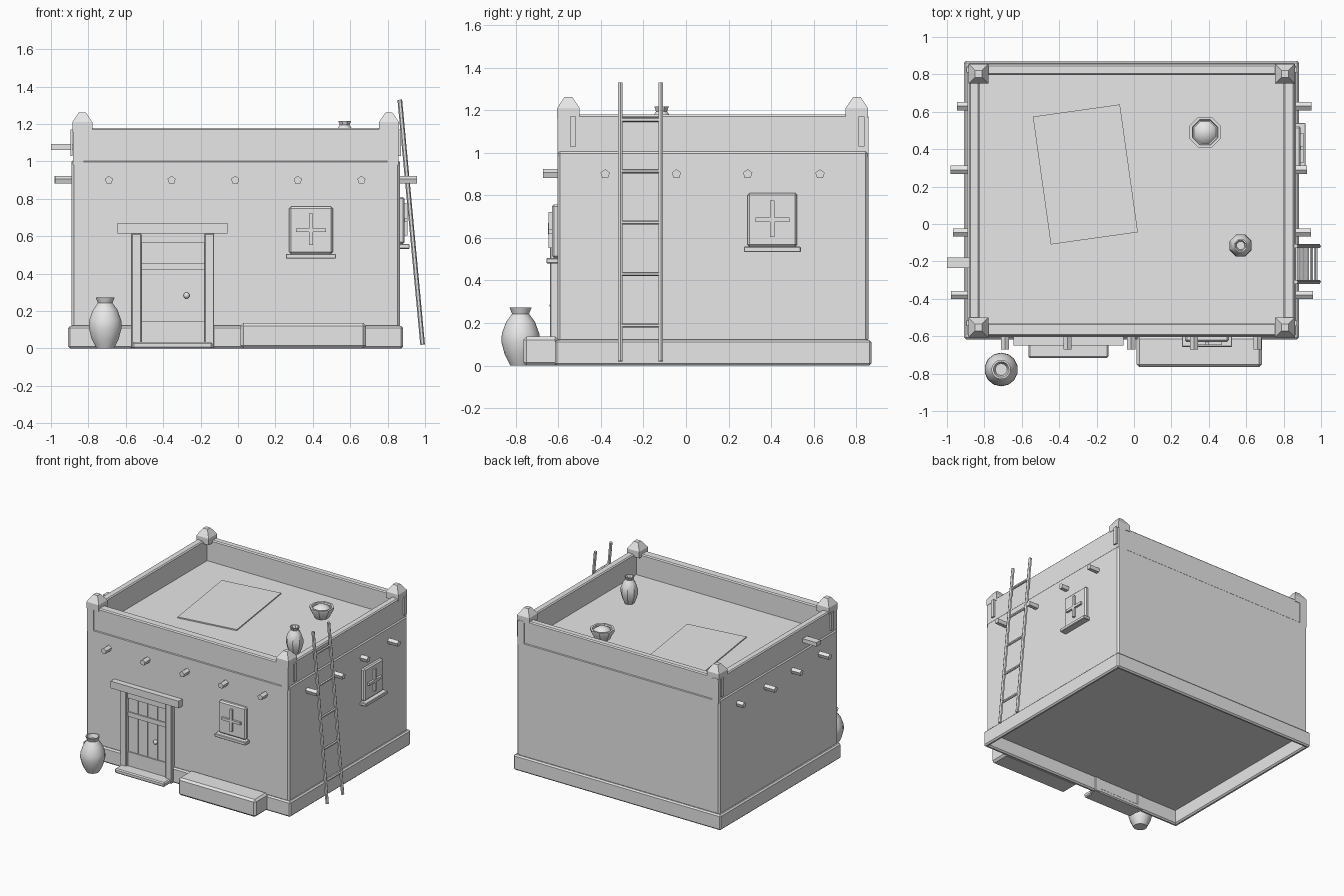
import bpy, bmesh, math
from mathutils import Vector

cube = bpy.data.objects.get("Cube")
if cube:
    bpy.data.objects.remove(cube, do_unlink=True)

clay = bpy.data.materials.new("plain_grey")
clay.use_nodes = True
clay.diffuse_color = (0.8, 0.8, 0.8, 1)
clay.node_tree.nodes["Principled BSDF"].inputs["Base Color"].default_value = (0.8, 0.8, 0.8, 1)


def finish(name, bm, smooth=False):
    bmesh.ops.recalc_face_normals(bm, faces=bm.faces)
    mesh = bpy.data.meshes.new(name)
    bm.to_mesh(mesh)
    bm.free()
    mesh.materials.append(clay)
    ob = bpy.data.objects.new(name, mesh)
    bpy.context.collection.objects.link(ob)
    if smooth:
        bpy.ops.object.select_all(action="DESELECT")
        ob.select_set(True)
        bpy.context.view_layer.objects.active = ob
        bpy.ops.object.shade_smooth_by_angle(angle=math.radians(40))
    return ob


def box(name, x, y, z, bevel=0):
    """Box from (min, max) ranges, with optional chamfer."""
    bm = bmesh.new()
    bmesh.ops.create_cube(bm, size=1)
    for v in bm.verts:
        v.co = [r[0] if c < 0 else r[1] for c, r in zip(v.co, (x, y, z))]
    if bevel:
        bmesh.ops.bevel(bm, geom=bm.edges[:], offset=bevel, segments=1, affect="EDGES")
    return finish(name, bm)


def rod(name, a, b, radius, sides):
    """Straight bar between two points."""
    a, b = Vector(a), Vector(b)
    bm = bmesh.new()
    bmesh.ops.create_cone(bm, cap_ends=True, segments=sides, radius1=radius,
                          radius2=radius, depth=(b - a).length)
    ob = finish(name, bm)
    ob.location = (a + b) / 2
    ob.rotation_mode = "QUATERNION"
    ob.rotation_quaternion = (b - a).to_track_quat("Z", "Y")
    return ob


def lathe(name, profile, loc, sides):
    """Turned vessel from (radius, height) points, closed at both ends."""
    bm = bmesh.new()
    rings = [[bm.verts.new((r * math.cos(t), r * math.sin(t), z))
              for t in (math.tau * (i + 0.5) / sides for i in range(sides))]
             for r, z in profile]
    for lo, hi in zip(rings, rings[1:]):
        for i in range(sides):
            j = (i + 1) % sides
            bm.faces.new((lo[i], lo[j], hi[j], hi[i]))
    bm.faces.new(rings[0])
    bm.faces.new(rings[-1])
    ob = finish(name, bm, True)
    ob.location = loc
    return ob


L, R, F, B = -0.89, 0.865, -0.605, 0.857   # wall planes
ROOF, TOP = 1.01, 1.175

# Main walls and roof deck
box("house_body", (L, R), (F, B), (0.11, ROOF), 0.012)

# Parapet walls with coping, slightly inset from the body
for name, x, y in (("left", (L + .008, L + .065), (F, B)), ("right", (R - .065, R - .008), (F, B)),
                   ("front", (L + .01, R - .01), (F + .005, F + .075)),
                   ("back", (L + .01, R - .01), (B - .06, B - .005))):
    box(name + "_parapet", x, y, (ROOF - .03, TOP - .01))
    box(name + "_coping", x, y, (TOP - .025, TOP + .005), 0.008)

# Corner posts with tapered caps
for x in (-0.832, 0.807):
    for y in (-0.553, 0.803):
        bm = bmesh.new()
        bmesh.ops.create_cube(bm, size=1)
        for v in bm.verts:
            v.co = (v.co.x * .106, v.co.y * .106, 1.21 if v.co.z > 0 else 1.16)
        top = max(bm.faces, key=lambda f: f.calc_center_median().z)
        cap = bmesh.ops.extrude_discrete_faces(bm, faces=[top])["faces"][0]
        for v in cap.verts:
            v.co = (v.co.x * .35, v.co.y * .35, 1.262)
        finish("corner_cap", bm).location = (x, y, 0)
        side = L if x < 0 else R
        box("corner_strip", (side - .006, side + .006), (y + .008, y + .036), (1.03, 1.17))

# Hollow plinth, interrupted at the doorway
box("plinth_left", (-.908, -.875), (-.617, .872), (0, .12), 0.01)
box("plinth_right", (.85, .882), (-.617, .872), (0, .12), 0.01)
box("plinth_back", (-.908, .882), (.84, .872), (0, .12), 0.01)
box("plinth_front_left", (-.908, -.55), (-.617, -.585), (0, .12), 0.01)
box("plinth_front_right", (-.14, .882), (-.617, -.585), (0, .12), 0.01)

# Bench beside the door
box("bench", (.014, .684), (-.765, -.6), (0, .136), 0.015)

# Roof beam ends
for x in (-.69, -.355, -.015, .32, .66):
    rod("front_beam", (x, -.56, .9), (x, -.672, .9), 0.023, 5)
for y, left, right in ((-.38, -.978, .957), (-.045, -.968, .945),
                       (.29, -.98, .925), (.63, -.946, .95)):
    rod("left_beam", (-.84, y, .9), (left, y, .9), 0.023, 5)
    rod("right_beam", (.82, y, .9), (right, y, .9), 0.023, 5)

# Rain spout
box("spout", (-1, -.84), (-.235, -.18), (1.062, 1.093))

# Door, frame, lintel and step
for x in (-.57, -.18):
    box("door_jamb", (x, x + .053), (-.64, -.58), (0, .615), 0.005)
box("door_header", (-.52, -.175), (-.628, -.58), (.565, .615))
box("door_lintel", (-.645, -.057), (-.65, -.58), (.615, .67))
box("door_step", (-.565, -.137), (-.717, -.58), (0, .035), 0.008)
box("door_back", (-.52, -.175), (-.608, -.585), (.02, .57))
for i in range(4):
    x = -.515 + i * .085
    box("door_plank", (x, x + .08), (-.615, -.6), (.035, .565))
box("door_upper_rail", (-.515, -.18), (-.624, -.6), (.42, .456))
box("door_lower_rail", (-.515, -.18), (-.624, -.6), (.035, .145))
bm = bmesh.new()
bmesh.ops.create_uvsphere(bm, u_segments=10, v_segments=6, radius=.017)
finish("door_knob", bm, True).location = (-.275, -.625, .283)


def window(name, cx, cz, place):
    """Shuttered window; place turns (across, outward) ranges into x and y ranges."""
    for part, w, d, z, bev in (
            ("panel", .117, .026, (-.126, .126), 0.01),
            ("cross_upright", .01, .042, (-.08, .09), 0),
            ("cross_bar", .08, .042, (-.01, .01), 0),
            ("sill", .134, .052, (-.152, -.126), 0.004)):
        x, y = place((cx - w, cx + w), d)
        box(name + "_" + part, x, y, (cz + z[0], cz + z[1]), bev)


window("front_window", .39, .632, lambda a, d: (a, (F - d, F + .02)))
window("right_window", .406, .685, lambda a, d: ((R - .02, R + d), a))

# Leaning ladder
def lean(z):
    return .987 - .122 * (z - .02) / 1.31


for y in (-.309, -.118):
    rod("ladder_rail", (lean(.02), y, .02), (lean(1.33), y, 1.33), 0.0125, 6)
for i in range(5):
    z = .188 + i * .242
    rod("ladder_rung", (lean(z), -.315, z), (lean(z), -.112, z), 0.01, 6)

# Jars
jar = [(.048, 0), (.074, .05), (.09, .11), (.088, .15), (.068, .205),
       (.04, .243), (.052, .273), (.042, .273), (.032, .245)]
lathe("ground_jar", jar, (-.71, -.778, 0), 14)
lathe("roof_jar", [(r * .71, z * .76) for r, z in jar], (.57, -.115, ROOF), 8)

# Basket with heaped contents
lathe("basket", [(.052, 0), (.09, .07), (.09, .082), (.074, .082), (.07, .07)],
      (.38, .49, ROOF), 8)
lathe("basket_heap", [(.072, .06), (.055, .08), (.028, .094), (.008, .098)], (.38, .49, ROOF), 8)

# Mat on the roof
mat = box("roof_mat", (-.235, .235), (-.345, .345), (0, .009))
mat.location = (-.26, .265, ROOF)
mat.rotation_euler.z = math.radians(8)
